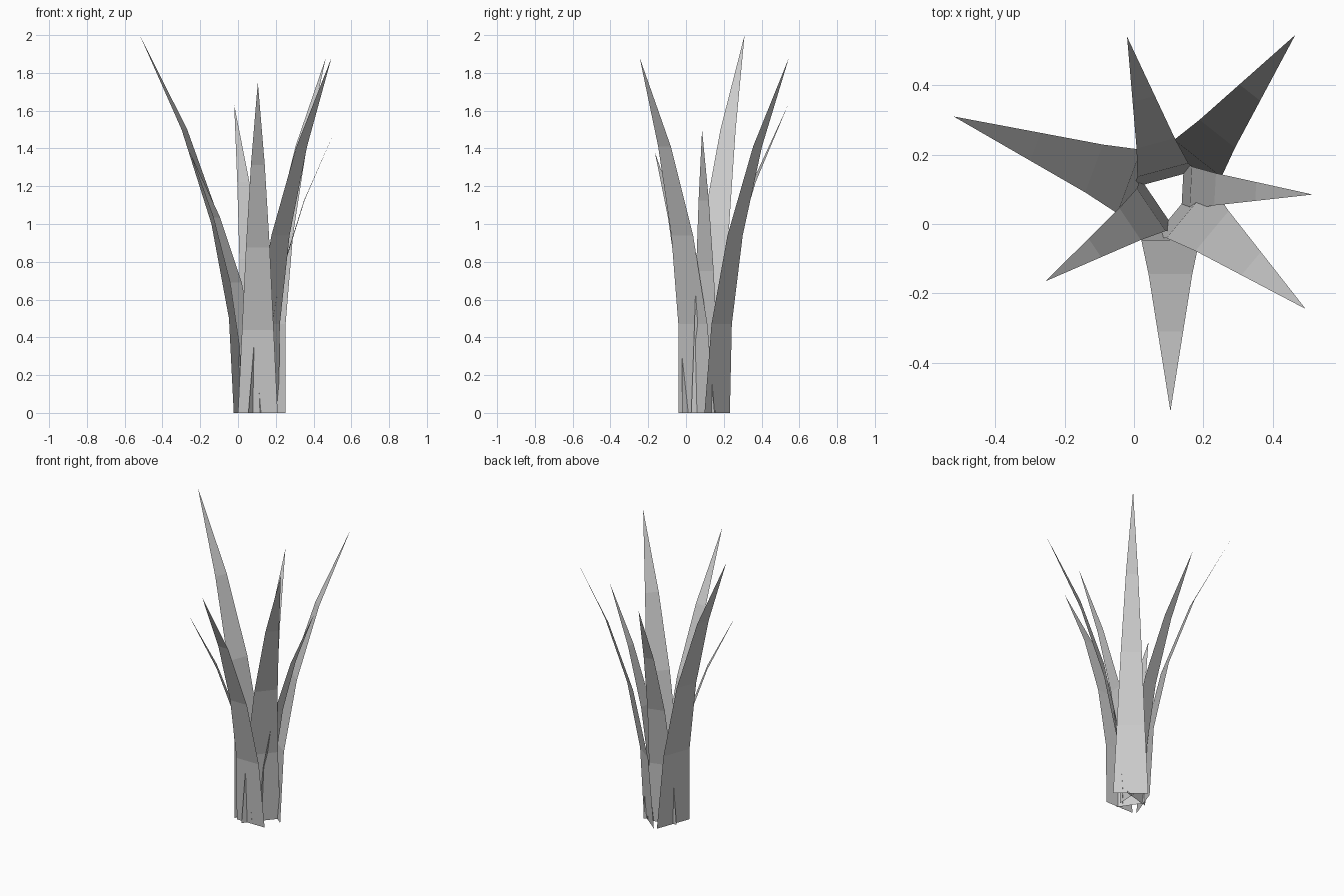
import bpy
from mathutils import Vector

if "Cube" in bpy.data.objects:
    bpy.data.objects.remove(bpy.data.objects["Cube"])

# Relative blade width at each of the five levels, root to tip
TAPER = [1.0, 0.8, 0.6, 0.35, 0.0]


def blade(name, base, tip, height, width):
    """Thin pointed leaf that bends outward along a parabola."""
    b, e = Vector(base), Vector(tip)
    out = e - b
    side = Vector((-out.y, out.x)).normalized()
    verts, faces = [], []
    for i, f in enumerate(TAPER[:-1]):
        t = i / 4
        c = b + out * t * t
        for s in (-0.5, 0.5):
            p = c + side * (s * width * f)
            verts.append((p.x, p.y, height * t))
    verts.append((e.x, e.y, height))
    for i in range(3):
        k = 2 * i
        faces.append((k, k + 1, k + 3, k + 2))
    faces.append((6, 7, 8))
    mesh = bpy.data.meshes.new(name)
    mesh.from_pydata(verts, [], faces)
    mesh.update()
    obj = bpy.data.objects.new(name, mesh)
    bpy.context.collection.objects.link(obj)
    return obj


# Seven blades around the clump: base xy, tip xy, height, root width
blade("leaf_left", (0.02, 0.11), (-0.52, 0.31), 2.0, 0.245)
blade("leaf_back", (0.09, 0.13), (-0.02, 0.54), 1.63, 0.19)
blade("leaf_back_right", (0.165, 0.165), (0.465, 0.545), 1.88, 0.217)
blade("leaf_right", (0.14, 0.105), (0.515, 0.085), 1.5, 0.155)
blade("leaf_front_right", (0.135, 0.055), (0.495, -0.245), 1.88, 0.25)
blade("leaf_front_left", (0.07, 0.055), (-0.255, -0.165), 1.38, 0.185)
blade("leaf_front", (0.105, -0.013), (0.105, -0.54), 1.75, 0.21)
